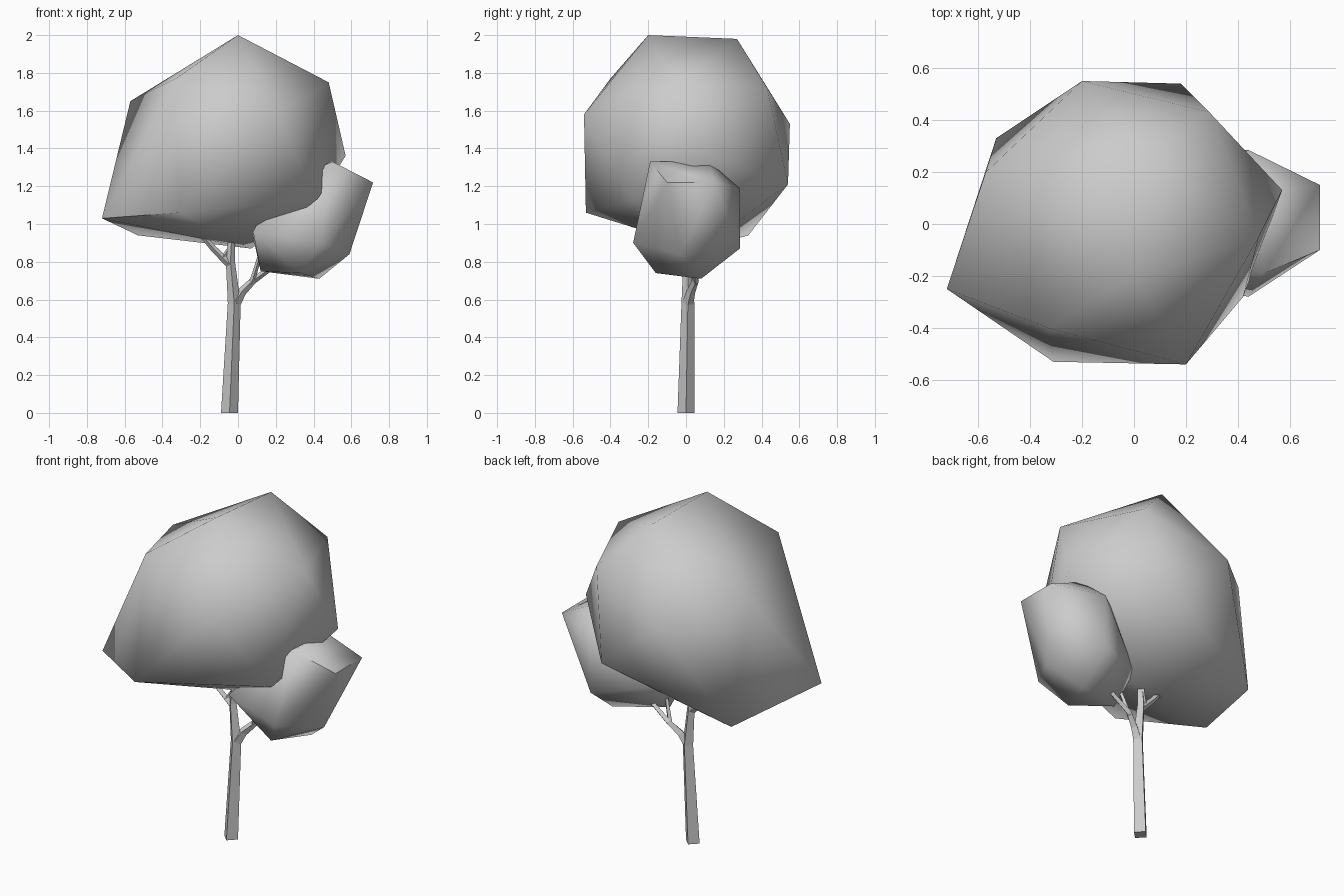
import bpy
import bmesh
from math import cos, sin, pi, radians
from mathutils import Vector

default_cube = bpy.data.objects.get("Cube")
if default_cube:
    bpy.data.objects.remove(default_cube, do_unlink=True)


def make_material(name, colour):
    material = bpy.data.materials.new(name)
    material.use_nodes = True
    material.diffuse_color = colour
    shader = next(n for n in material.node_tree.nodes if n.type == "BSDF_PRINCIPLED")
    shader.inputs["Base Color"].default_value = colour
    shader.inputs["Roughness"].default_value = 0.8
    return material


grey = make_material("plain grey", (0.6, 0.6, 0.6, 1))


def finish(bm, name, smooth_angle=None):
    """Turn a bmesh into a named object, smooth below the given angle."""
    bmesh.ops.recalc_face_normals(bm, faces=bm.faces[:])
    mesh = bpy.data.meshes.new(name)
    bm.to_mesh(mesh)
    bm.free()
    mesh.materials.append(grey)
    if smooth_angle:
        mesh.shade_smooth()
        mesh.set_sharp_from_angle(angle=radians(smooth_angle))
    obj = bpy.data.objects.new(name, mesh)
    bpy.context.scene.collection.objects.link(obj)
    return obj


def crown(name, corners):
    """Faceted leaf mass: the convex hull of its corner points."""
    bm = bmesh.new()
    for corner in corners:
        bm.verts.new(corner)
    result = bmesh.ops.convex_hull(bm, input=bm.verts[:])
    loose = {v for v in result["geom_interior"] + result["geom_unused"]
             if isinstance(v, bmesh.types.BMVert)}
    bmesh.ops.delete(bm, geom=list(loose), context="VERTS")
    return finish(bm, name, smooth_angle=60)


def limb(name, path, sides=4):
    """Tapered limb through (x, y, z, radius) stations."""
    bm = bmesh.new()
    centres = [Vector(station[:3]) for station in path]
    rings = []
    for i, station in enumerate(path):
        before = centres[max(i - 1, 0)]
        after = centres[min(i + 1, len(path) - 1)]
        turn = Vector((0, 0, 1)).rotation_difference(after - before)
        ring = []
        for k in range(sides):
            angle = 2 * pi * k / sides
            offset = Vector((cos(angle), sin(angle), 0)) * station[3]
            point = centres[i] + turn @ offset
            point.z = max(point.z, 0) if centres[i].z > 0 else 0
            ring.append(bm.verts.new(point))
        rings.append(ring)
    for low, high in zip(rings, rings[1:]):
        for k in range(sides):
            n = (k + 1) % sides
            bm.faces.new((low[k], low[n], high[n], high[k]))
    bm.faces.new(rings[0][::-1])
    bm.faces.new(rings[-1])
    return finish(bm, name)


# Large leaf mass
crown("main_crown", [
    # top ridge and shoulders
    (0, -.2, 2), (.03, .27, 1.98),
    (.29, .43, 1.72), (.48, -.05, 1.75), (-.33, -.4, 1.77), (-.57, .2, 1.65),
    # widest corners
    (.57, .13, 1.36), (-.2, .55, 1.53), (.18, .54, 1.21), (.2, -.54, 1.58),
    # underside
    (-.72, -.25, 1.03), (-.53, .33, .94), (-.31, -.53, 1.06),
    (.42, -.28, 1.13), (.07, .08, .87),
])

# Small leaf mass on the side branch
crown("side_crown", [
    # top
    (.5, -.19, 1.33), (.48, .12, 1.33), (.2, .1, 1.2),
    (.715, -.1, 1.22), (.715, .15, 1.22), (.44, .285, 1.19),
    # sides
    (.44, -.28, .9), (.43, .285, .87), (.59, -.03, .84),
    (.08, -.2, .96), (.08, .1, .93),
    # underside
    (.43, .08, .71), (.33, -.16, .74), (.12, -.02, .75),
])

# Trunk, rising into the main crown
limb("trunk", [
    (-.045, 0, 0, .045), (-.02, .01, .58, .034),
    (-.04, .01, .8, .024), (-.03, .01, 1, .016),
])

# Side branches
limb("upper_branch", [
    (-.04, .01, .78, .02), (-.13, 0, .87, .017), (-.24, -.02, 1, .012),
])
limb("upper_twig", [
    (-.08, 0, .82, .011), (-.04, .03, .88, .01), (-.02, .05, .98, .009),
])
limb("side_branch", [
    (-.015, .01, .58, .03), (.02, .025, .64, .024),
    (.08, .05, .7, .018), (.22, .04, .8, .013),
])
limb("side_twig", [
    (.07, .045, .68, .015), (.1, .03, .78, .012), (.13, .01, .88, .01),
])
